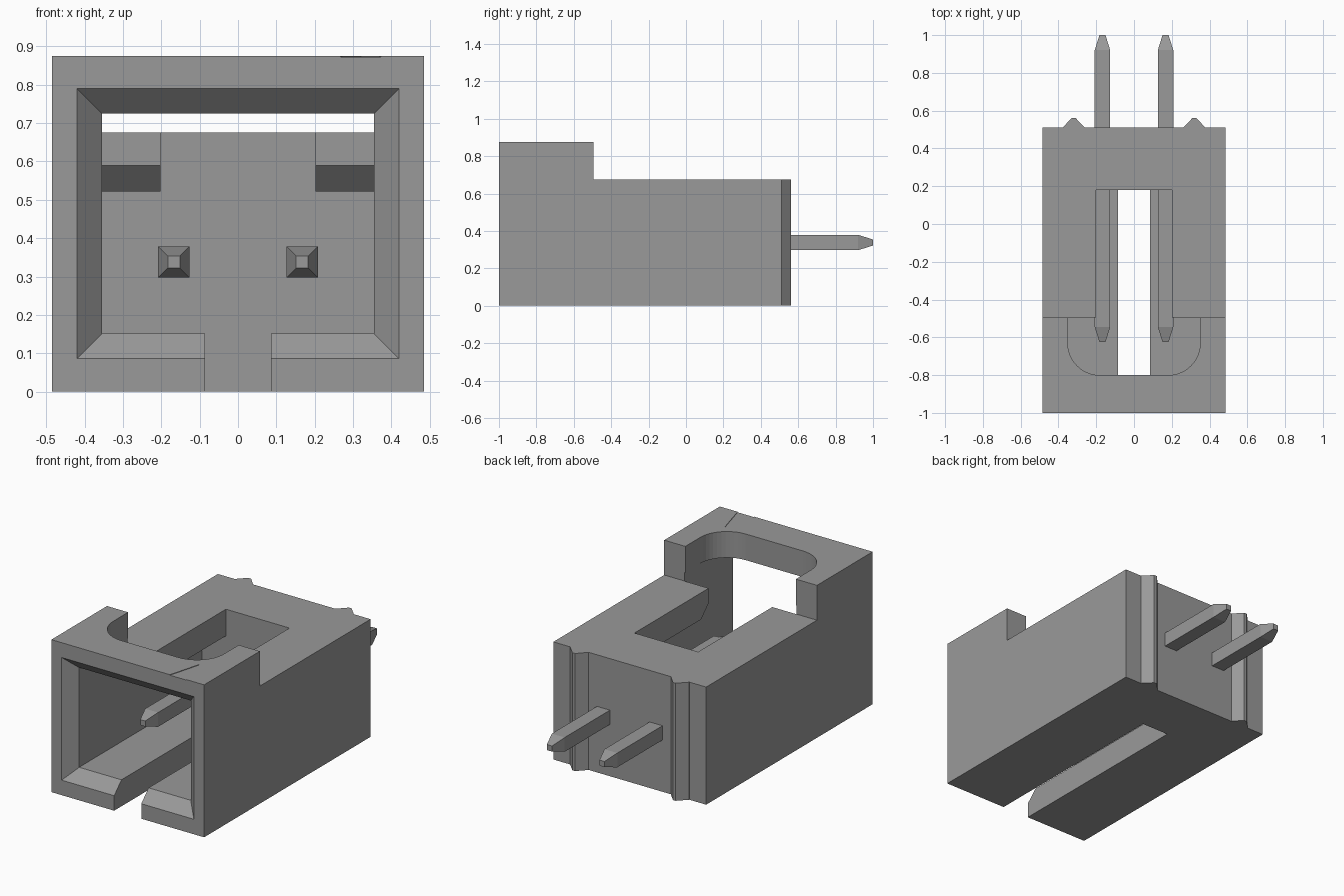
import bpy, bmesh, math
from mathutils import Vector

cube = bpy.data.objects.get("Cube")
if cube:
    bpy.data.objects.remove(cube, do_unlink=True)

GREY = (0.32, 0.32, 0.32, 1)
mat = bpy.data.materials.new("mid grey")
mat.use_nodes = True
mat.diffuse_color = GREY
mat.node_tree.nodes["Principled BSDF"].inputs["Base Color"].default_value = GREY


def loft(name, rings):
    """Closed solid through a list of matching rings of points."""
    bm = bmesh.new()
    loops = [[bm.verts.new(p) for p in ring] for ring in rings]
    n = len(loops[0])
    bm.faces.new(loops[0])
    bm.faces.new(loops[-1])
    for a, b in zip(loops, loops[1:]):
        for i in range(n):
            j = (i + 1) % n
            bm.faces.new((a[i], a[j], b[j], b[i]))
    bmesh.ops.recalc_face_normals(bm, faces=bm.faces)
    mesh = bpy.data.meshes.new(name)
    bm.to_mesh(mesh)
    bm.free()
    mesh.materials.append(mat)
    ob = bpy.data.objects.new(name, mesh)
    bpy.context.collection.objects.link(ob)
    return ob


def prism_x(name, yz, x0, x1):
    return loft(name, [[(x, y, z) for y, z in yz] for x in (x0, x1)])


def prism_z(name, xy, z0, z1):
    return loft(name, [[(x, y, z) for x, y in xy] for z in (z0, z1)])


def box_xy(x, y0, y1):
    return [(-x, y0), (x, y0), (x, y1), (-x, y1)]


def rect_xz(y, x0, x1, z0, z1):
    return [(x0, y, z0), (x1, y, z0), (x1, y, z1), (x0, y, z1)]


def cut(target, cutter):
    cutter.hide_render = True
    mod = target.modifiers.new("cut", "BOOLEAN")
    mod.operation = "DIFFERENCE"
    mod.solver = "EXACT"
    mod.object = cutter
    bpy.ops.object.select_all(action="DESELECT")
    bpy.context.view_layer.objects.active = target
    target.select_set(True)
    bpy.ops.object.modifier_apply(modifier=mod.name)
    bpy.data.objects.remove(cutter, do_unlink=True)


# Housing with a raised front
housing = prism_x("housing", [(-1, 0), (0.51, 0), (0.51, 0.675), (-0.495, 0.675),
                              (-0.495, 0.875), (-1, 0.875)], -0.485, 0.485)

# Cavity, leaving the chamfered side lips at the rear
cut(housing, prism_x("cavity_cutter", [
    (-1.1, 0.152), (0.18, 0.152), (0.18, 0.522), (-0.426, 0.522), (-0.494, 0.59),
    (-0.494, 0.725), (-1.1, 0.725)], -0.355, 0.355))

# Chamfered mouth (the bevel continues a little in front of the face)
e = 0.02
cut(housing, loft("mouth_cutter", [
    rect_xz(-1 - e, -0.42 - e, 0.42 + e, 0.086 - e, 0.79 + e),
    rect_xz(-0.934, -0.354, 0.354, 0.152, 0.724)]))

# Floor slot and roof window
cut(housing, prism_z("slot_cutter", box_xy(0.086, -1.1, 0.179), -0.1, 0.3))
cut(housing, prism_z("window_cutter", box_xy(0.202, -0.52, 0.179), 0.4, 0.8))

# Rounded notch in the raised roof
r, hw, front = 0.17, 0.351, -0.8
notch = [(hw, -0.4), (-hw, -0.4)]
for cx, start in ((-hw + r, math.pi), (hw - r, 1.5 * math.pi)):
    for i in range(13):
        a = start + i * math.pi / 24
        notch.append((cx + r * math.cos(a), front + r + r * math.sin(a)))
cut(housing, prism_z("notch_cutter", notch, 0.69, 1.0))

# Shallow triangular first-pin marker
cut(housing, prism_z("marker_cutter", [(0.262, -1.02), (0.378, -1.02), (0.32, -0.81)],
                     0.872, 0.9))

for side, s in (("left", 1), ("right", -1)):
    # Standoff rib on the back face
    prism_z(side + "_back_rib", [(s * 0.262, 0.505), (s * 0.262, 0.511), (s * 0.31, 0.562),
                                 (s * 0.328, 0.562), (s * 0.378, 0.511), (s * 0.378, 0.505)],
            0, 0.675)
    # Square contact pin, tapered at both ends
    x, z = s * 0.167, 0.338
    loft(side + "_pin", [rect_xz(y, x - h, x + h, z - h, z + h) for y, h in
                         ((-0.625, 0.016), (-0.545, 0.041), (0.92, 0.041), (1.0, 0.016))])
